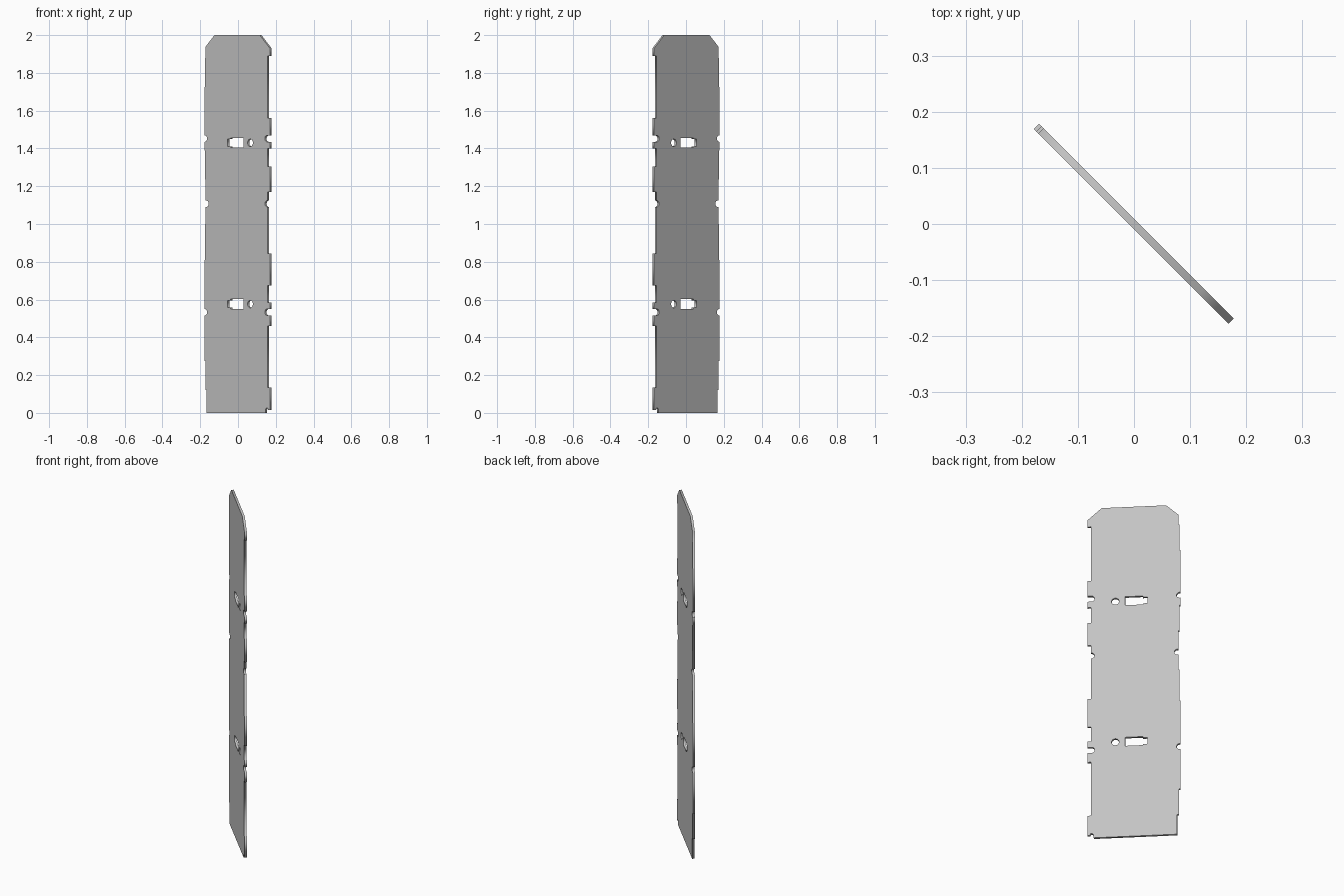
import bpy
from math import sin, cos, pi, radians

cube = bpy.data.objects.get("Cube")
if cube:
    bpy.data.objects.remove(cube)

THICK = 0.013
TAB, INSET = 0.245, 0.226      # right edge: tab tip and recessed edge


def arc(cx, cz, r, start, end, n=10):
    """Points on a circular arc, angles in units of pi."""
    return [(cx + r * cos(pi * (start + (end - start) * i / n)),
             cz + r * sin(pi * (start + (end - start) * i / n))) for i in range(n + 1)]


def notch(edge, floor, z, r=0.017):
    """Round-bottomed slot in a side edge, listed from low z to high z."""
    side = 1 if edge > 0 else -1
    cx = floor + side * r
    pts = arc(cx, z, r, -0.5, -1.5) if side > 0 else arc(cx, z, r, -0.5, 0.5)
    return [(edge, z - r)] + pts + [(edge, z + r)]


def strip(x, low, high):
    return [(x, low), (x, high)]


# Right edge, from bottom to top: tabs, recesses and round notches
right = [(0.212, 0), (0.212, 0.016), (0.218, 0.026), (0.228, 0.026), (0.232, 0.016)]
right += strip(TAB, 0.016, 0.135) + strip(INSET, 0.135, 0.46) + [(TAB, 0.46)]
right += notch(TAB, 0.207, 0.533) + [(TAB, 0.585)]
right += strip(INSET, 0.585, 0.675) + strip(TAB, 0.675, 0.845) + [(INSET, 0.845)]
right += notch(INSET, 0.208, 1.107)
right += [(INSET, 1.17)] + strip(TAB, 1.17, 1.305) + strip(INSET, 1.305, 1.40) + [(TAB, 1.40)]
right += notch(TAB, 0.207, 1.452) + [(TAB, 1.56)]
right += strip(INSET, 1.56, 1.89) + strip(TAB, 1.89, 1.93) + [(0.17, 2)]

# Left edge, from bottom to top: shallow steps and round notches
left = strip(-0.228, 0, 0.12) + strip(-0.238, 0.12, 0.275) + [(-0.246, 0.275)]
left += notch(-0.246, -0.225, 0.533) + [(-0.246, 0.81)]
left += strip(-0.240, 0.81, 1.0) + [(-0.235, 1.0)]
left += notch(-0.235, -0.213, 1.107) + [(-0.235, 1.235)]
left += [(-0.240, 1.235), (-0.240, 1.39), (-0.246, 1.39)]
left += notch(-0.246, -0.225, 1.452) + [(-0.246, 1.725)]
left += strip(-0.240, 1.725, 1.88) + strip(-0.235, 1.88, 1.94) + [(-0.17, 2)]

loops = [right + left[::-1]]

# Mounting holes: a keyed slot and a round hole at two heights
for z in (0.576, 1.43):
    loops.append(arc(0.098, z, 0.02, 0, 1.92, 23))
    half = [(0.046, 0.026), (-0.048, 0.026), (-0.048, 0.019), (-0.072, 0.019)]
    loops.append([(x, z + h) for x, h in half] + [(x, z - h) for x, h in half[::-1]])

# Filled flat curve with thickness
curve = bpy.data.curves.new("panel_profile", "CURVE")
curve.dimensions = "2D"
curve.fill_mode = "BOTH"
curve.extrude = THICK / 2
for pts in loops:
    spline = curve.splines.new("POLY")
    spline.points.add(len(pts) - 1)
    for p, (x, z) in zip(spline.points, pts):
        p.co = (x, z, 0, 1)
    spline.use_cyclic_u = True

panel = bpy.data.objects.new("notched_panel", curve)
bpy.context.collection.objects.link(panel)
panel.rotation_euler = (radians(90), 0, radians(-45))

# Plain grey finish
grey = bpy.data.materials.new("light_grey")
grey.use_nodes = True
colour = (0.55, 0.55, 0.55, 1)
grey.diffuse_color = colour
grey.node_tree.nodes["Principled BSDF"].inputs["Base Color"].default_value = colour
curve.materials.append(grey)

# Turn into a mesh and stand it upright on the diagonal
bpy.ops.object.select_all(action="DESELECT")
panel.select_set(True)
bpy.context.view_layer.objects.active = panel
bpy.ops.object.convert(target="MESH")
bpy.ops.object.transform_apply(location=False, rotation=True, scale=False)
